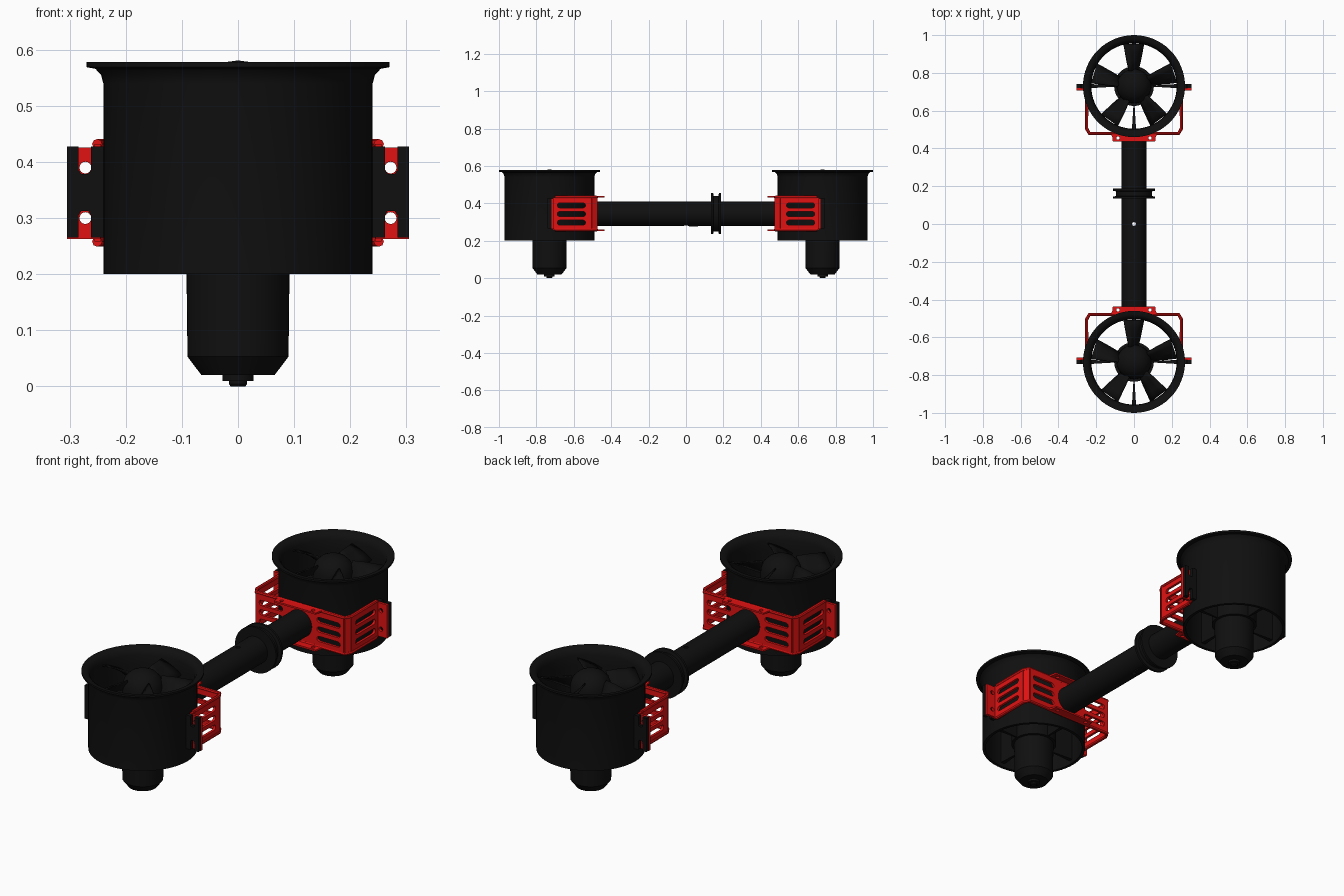
import bpy, bmesh
from math import sin, cos, pi, radians
from mathutils import Matrix, Vector

if "Cube" in bpy.data.objects:
    bpy.data.objects.remove(bpy.data.objects["Cube"])


def material(name, col):
    m = bpy.data.materials.new(name)
    m.diffuse_color = (*col, 1)
    m.use_nodes = True
    m.node_tree.nodes["Principled BSDF"].inputs["Base Color"].default_value = m.diffuse_color
    return m


BLACK = material("black", (0.005, 0.005, 0.005))
RED = material("red", (0.75, 0.006, 0.006))


def add(name, mesh, mat, smooth=True):
    ob = bpy.data.objects.new(name, mesh)
    bpy.context.collection.objects.link(ob)
    mesh.materials.clear()
    mesh.materials.append(mat)
    bpy.ops.object.select_all(action='DESELECT')
    ob.select_set(True)
    bpy.context.view_layer.objects.active = ob
    if smooth:
        bpy.ops.object.shade_smooth_by_angle(angle=radians(35))
    return ob


def from_bm(name, bm, mat, matrix=Matrix()):
    bmesh.ops.recalc_face_normals(bm, faces=bm.faces)
    bm.transform(matrix)
    me = bpy.data.meshes.new(name)
    bm.to_mesh(me)
    bm.free()
    return add(name, me, mat)


def lathe(name, profile, mat, matrix=Matrix(), closed=False, n=64):
    """Spin a (radius, z) profile round z."""
    bm = bmesh.new()
    vs = [bm.verts.new((r, 0, z)) for r, z in profile]
    es = [bm.edges.new(p) for p in zip(vs, vs[1:])]
    if closed:
        es.append(bm.edges.new((vs[-1], vs[0])))
    bmesh.ops.spin(bm, geom=vs + es, cent=(0, 0, 0), axis=(0, 0, 1), angle=2 * pi, steps=n)
    bmesh.ops.remove_doubles(bm, verts=bm.verts, dist=1e-5)
    return from_bm(name, bm, mat, matrix)


def curve_mesh(name, loops, dim, matrix, cyclic=True, **settings):
    cu = bpy.data.curves.new(name, 'CURVE')
    cu.dimensions = dim
    for k, v in settings.items():
        setattr(cu, k, v)
    for pts in loops:
        s = cu.splines.new('POLY')
        s.points.add(len(pts) - 1)
        for p, q in zip(s.points, pts):
            p.co = (*q, 1) if len(q) == 3 else (*q, 0, 1)
        s.use_cyclic_u = cyclic
    tmp = bpy.data.objects.new("tmp", cu)
    bpy.context.collection.objects.link(tmp)
    me = bpy.data.meshes.new_from_object(tmp.evaluated_get(bpy.context.evaluated_depsgraph_get()))
    bpy.data.objects.remove(tmp)
    bm = bmesh.new()
    bm.from_mesh(me)
    bmesh.ops.remove_doubles(bm, verts=bm.verts, dist=1e-5)
    bmesh.ops.recalc_face_normals(bm, faces=bm.faces)
    bm.transform(matrix)
    bm.to_mesh(me)
    bm.free()
    return me


def mirror4(ob):
    m = ob.modifiers.new("mirror", 'MIRROR')
    m.use_axis = (True, True, False)


def plate(name, outline, slots, thick, mat, matrix):
    """Flat plate with rounded slots (u0, u1, v, half height)."""
    loops = [outline]
    for u0, u1, v, h in slots:
        loops.append([((u1 if i < 9 else u0) + h * cos(a), v + h * sin(a))
                      for i in range(18)
                      for a in [-pi / 2 + pi * (i if i < 9 else i - 1) / 8]])
    me = curve_mesh(name, loops, '2D', matrix, fill_mode='BOTH', extrude=thick / 2)
    mirror4(add(name, me, mat))


def upright(p0, p1):
    """Frame with u along p0->p1 (plan view) and v along z."""
    d = Vector((p1[0] - p0[0], p1[1] - p0[1], 0)).normalized()
    up = Vector((0, 0, 1))
    m = Matrix((d, up, d.cross(up))).transposed().to_4x4()
    m.translation = (p0[0], p0[1], 0)
    return m


def wall(name, p0, p1, z0, z1, slots, thick=0.012):
    n = (Vector(p1) - Vector(p0)).length
    plate(name, [(0, z0), (n, z0), (n, z1), (0, z1)], slots, thick, RED, upright(p0, p1))


# Ducted fan units
DUCT = [(0.24, 0.20), (0.24, 0.54), (0.244, 0.555), (0.254, 0.566), (0.27, 0.569), (0.27, 0.578),
        (0.25, 0.577), (0.236, 0.567), (0.228, 0.545), (0.226, 0.50), (0.226, 0.20)]
MOTOR = [(0, 0), (0.013, 0), (0.016, 0.004), (0.016, 0.01), (0.028, 0.01), (0.028, 0.02),
         (0.065, 0.02), (0.09, 0.053), (0.092, 0.22), (0.105, 0.22), (0.105, 0.43), (0, 0.43)]
SPINNER = [(0, 0.581), (0.03, 0.577), (0.058, 0.563), (0.08, 0.54), (0.09, 0.51),
           (0.092, 0.445), (0, 0.445)]
for side, y in (("front", -0.73), ("back", 0.73)):
    T = Matrix.Translation((0, y, 0))
    lathe(side + "_duct", DUCT, BLACK, T, closed=True)
    lathe(side + "_motor", MOTOR, BLACK, T, n=48)
    lathe(side + "_spinner", SPINNER, BLACK, T, n=48)

    # five pitched rotor blades
    bm = bmesh.new()
    for k in range(5):
        R = Matrix.Rotation(2 * pi * k / 5, 3, 'Z')
        rows = []
        for r, w, h in ((0.08, 0.024, 0.042), (0.13, 0.036, 0.038), (0.18, 0.046, 0.031), (0.222, 0.054, 0.025)):
            rows.append([bm.verts.new(R @ Vector((w * t, r, 0.51 - h * t + 0.006 * (1 - t * t))))
                         for t in (-1, -0.33, 0.33, 1)])
        for a, b in zip(rows, rows[1:]):
            for i in range(3):
                bm.faces.new((a[i], a[i + 1], b[i + 1], b[i]))
    blades = from_bm(side + "_rotor_blades", bm, BLACK, T)
    sol = blades.modifiers.new("thickness", 'SOLIDIFY')
    sol.thickness = 0.006

    # four tapered stator vanes
    bm = bmesh.new()
    for k in range(4):
        R = Matrix.Rotation(pi * k / 2, 4, 'Z')
        cube = bmesh.ops.create_cube(bm, size=1)["verts"]
        for v in cube:
            w = 0.006 if v.co.x < 0 else 0.022
            v.co = R @ Vector((0.165 + 0.13 * v.co.x, w * v.co.y, 0.32 + 0.2 * v.co.z))
    from_bm(side + "_stator_vanes", bm, BLACK, T)

# Notched mounting ears on the ducts
EAR = [(0.235, 0.265), (0.262, 0.265), (0.262, 0.305), (0.267, 0.313), (0.279, 0.313), (0.284, 0.305),
       (0.284, 0.265), (0.305, 0.265), (0.305, 0.428), (0.284, 0.428), (0.284, 0.385), (0.279, 0.379),
       (0.267, 0.379), (0.262, 0.385), (0.262, 0.428), (0.235, 0.428)]
plate("duct_ears", EAR, [], 0.02, BLACK, upright((0, 0.73), (1, 0.73)))

# Red brackets: slotted walls, bolt flanges, rolled rims and clamp tabs
LEVELS = (0.389, 0.343, 0.297)
wall("bracket_side_wall", (0.25, 0.715), (0.25, 0.505), 0.258, 0.432,
     [(0.04, 0.165, z, 0.013) for z in LEVELS])
wall("bracket_corner", (0.25, 0.505), (0.235, 0.479), 0.258, 0.432, [])
wall("bracket_front_wall", (0.235, 0.479), (0, 0.479), 0.258, 0.432,
     [(0.03, 0.13, z, 0.013) for z in LEVELS])
wall("bracket_bolt_flange", (0.245, 0.713), (0.305, 0.713), 0.263, 0.426,
     [(0.027, 0.027, z, 0.0105) for z in (0.39, 0.30)])
for nm, z in (("upper", 0.432), ("lower", 0.258)):
    path = [(0.251, 0.70, z), (0.251, 0.505, z), (0.236, 0.479, z), (0, 0.479, z)]
    me = curve_mesh("rim", [path], '3D', Matrix(), cyclic=False, bevel_depth=0.009,
                    bevel_resolution=2, use_fill_caps=True)
    mirror4(add(f"bracket_{nm}_rim", me, RED))
    plate(f"bracket_{nm}_tab", [(0, 0.485), (0.125, 0.485), (0.115, 0.46), (0.112, 0.436), (0, 0.436)],
          [(0.085, 0.085, 0.455, 0.009)], 0.008, RED,
          Matrix.Translation((0, 0, z + (0.003 if z > 0.35 else -0.003))))

# Connecting tube, drilled through at the middle
AXIS = Matrix.Translation((0, 0, 0.345)) @ Matrix.Rotation(-pi / 2, 4, 'X')
tube = lathe("cross_tube", [(0.065, -0.485), (0.065, 0.485), (0.055, 0.485), (0.055, -0.485)],
             BLACK, AXIS, closed=True)
bpy.ops.mesh.primitive_cylinder_add(radius=0.01, depth=0.5, vertices=24, location=(0, 0, 0.345))
drill = bpy.context.object
cut = tube.modifiers.new("drill", 'BOOLEAN')
cut.operation = 'DIFFERENCE'
cut.object = drill
bpy.context.view_layer.objects.active = tube
bpy.ops.object.modifier_apply(modifier="drill")
bpy.data.objects.remove(drill)

# Grooved collar and small pad under the tube
lathe("tube_collar", [(0.06, 0.134), (0.11, 0.134), (0.11, 0.145), (0.095, 0.148), (0.095, 0.173),
                      (0.11, 0.176), (0.11, 0.187), (0.06, 0.187)], BLACK, AXIS, closed=True)
bm = bmesh.new()
bmesh.ops.create_cube(bm, size=1)
from_bm("tube_pad", bm, BLACK, Matrix.Translation((0, 0.04, 0.282)) @ Matrix.Diagonal((0.03, 0.05, 0.012, 1)))
